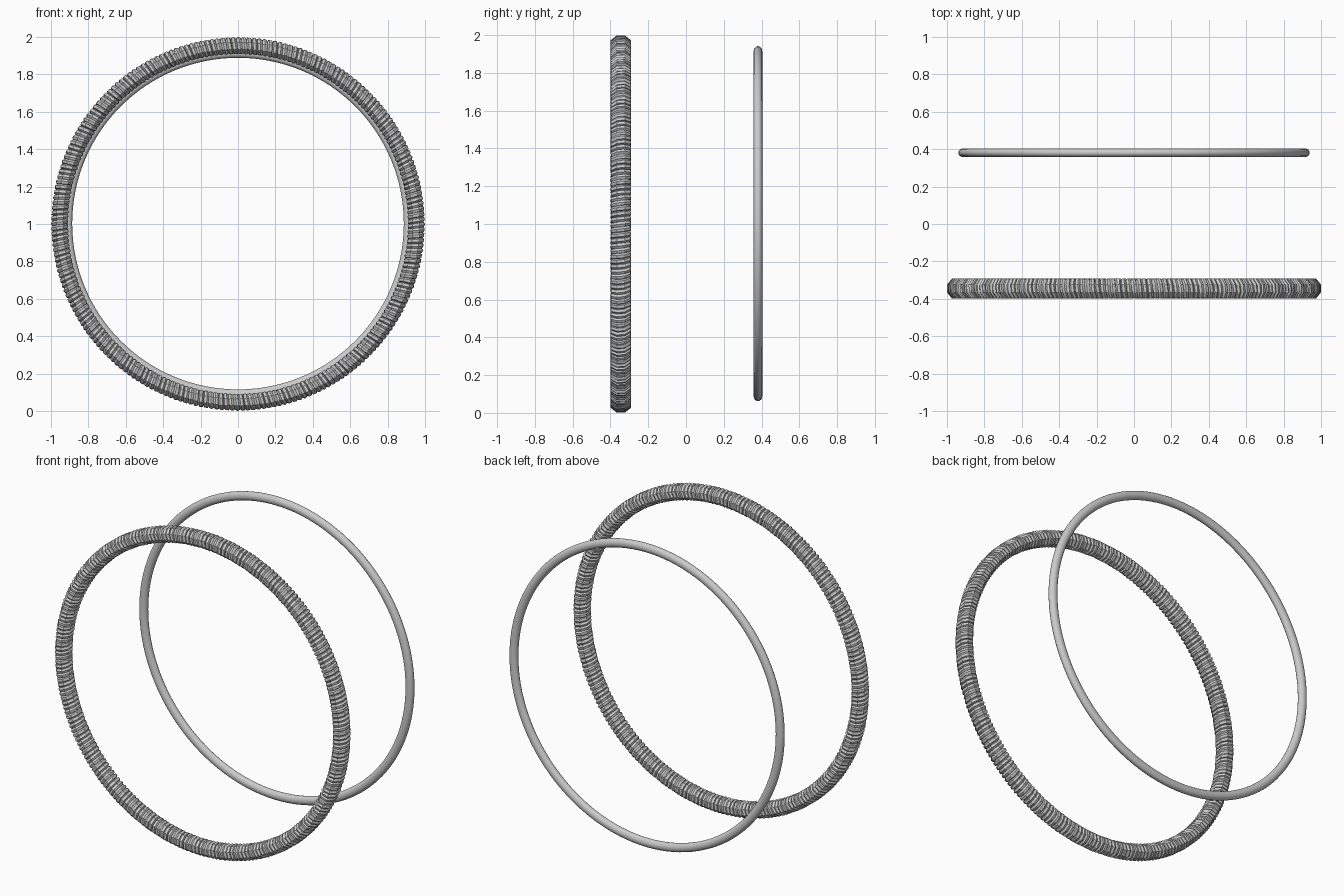
import bpy
from math import pi, sin, cos

if "Cube" in bpy.data.objects:
    bpy.data.objects.remove(bpy.data.objects["Cube"])


def torus(name, y, z, major, minor, seg, sides, scale_y=1.0):
    bpy.ops.mesh.primitive_torus_add(major_radius=major, minor_radius=minor,
                                     major_segments=seg, minor_segments=sides,
                                     location=(0, y, z), rotation=(pi / 2, 0, 0))
    ob = bpy.context.object
    ob.name = name
    ob.scale.z = scale_y
    bpy.ops.object.shade_smooth()
    return ob


# plain thin hoop at the back
torus("back_hoop", 0.381, 1.002, 0.913, 0.0265, 128, 16, 0.87)

# core inside the wrapped hoop
torus("front_hoop_core", -0.345, 1.0, 0.953, 0.034, 128, 16, 1.25)

# wire wound tightly around the front hoop, eight points per turn
TURNS, STEPS, WIRE = 220, 8, 0.0145
A, B = 0.035, 0.0447          # radial and sideways winding radii
curve = bpy.data.curves.new("front_hoop_winding", 'CURVE')
curve.dimensions = '3D'
curve.bevel_depth = WIRE
curve.bevel_resolution = 1
spline = curve.splines.new('POLY')
n = TURNS * STEPS
spline.points.add(n - 1)
for i, p in enumerate(spline.points):
    t = 2 * pi * i / n
    w = 2 * pi * (i + 0.5) / STEPS
    r = 0.953 + A * cos(w)
    p.co = (r * cos(t), -0.345 + B * sin(w), 1.0 + r * sin(t), 1)
spline.use_cyclic_u = True
winding = bpy.data.objects.new("front_hoop_winding", curve)
bpy.context.collection.objects.link(winding)

# turn the winding into a mesh
bpy.ops.object.select_all(action='DESELECT')
winding.select_set(True)
bpy.context.view_layer.objects.active = winding
bpy.ops.object.convert(target='MESH')
bpy.ops.object.shade_smooth_by_angle()
